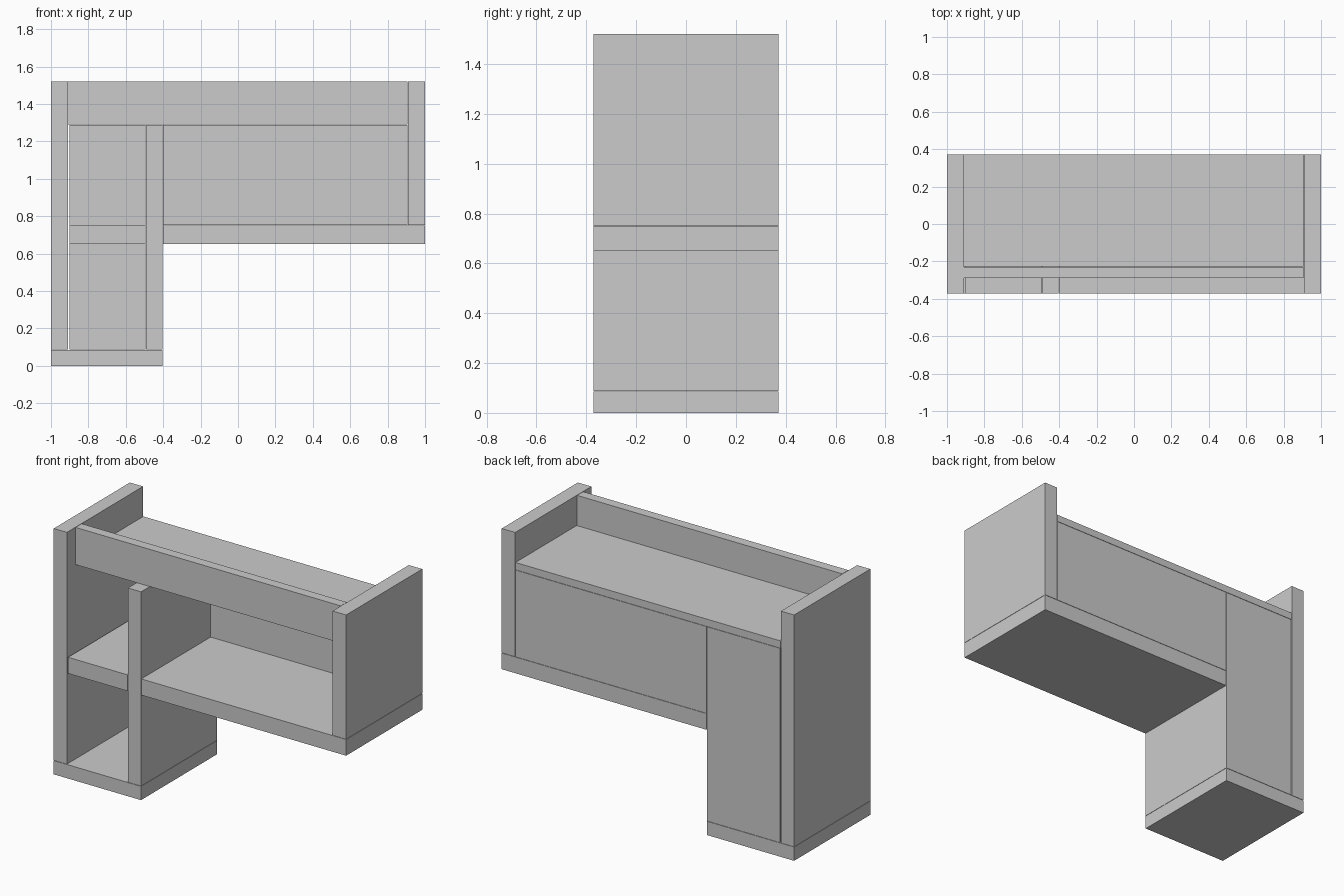
import bpy
import bmesh

if "Cube" in bpy.data.objects:
    bpy.data.objects.remove(bpy.data.objects["Cube"])


def box(name, x, y, z):
    """Axis-aligned board given its (min, max) range on each axis."""
    bm = bmesh.new()
    bmesh.ops.create_cube(bm, size=1)
    for v in bm.verts:
        for i, (lo, hi) in enumerate((x, y, z)):
            v.co[i] = hi if v.co[i] > 0 else lo
    mesh = bpy.data.meshes.new(name)
    bm.to_mesh(mesh)
    bm.free()
    obj = bpy.data.objects.new(name, mesh)
    bpy.context.collection.objects.link(obj)
    return obj


D = 0.372            # half depth
FULL = (-D, D)
INNER = (-D, 0.30)   # in front of the back panels
BACK = (0.302, D)
TOP = 1.52           # overall height
DECK = 1.29          # underside of the top board
GAP = 0.002          # hairline joints

# Pedestal: base, outer side and divider
box("base_board", (-1, -0.403), FULL, (0, 0.085))
box("left_side_panel", (-1, -0.91), FULL, (0.087, TOP))
box("divider_panel", (-0.492, -0.403), FULL, (0.087, DECK - GAP))

# Shelves
box("left_shelf", (-0.902, -0.494), INNER, (0.65, 0.75))
box("right_shelf", (-0.401, 1), FULL, (0.65, 0.75))

# Right side stands on the shelf
box("right_side_panel", (0.908, 1), FULL, (0.752, TOP))

# Back panels
box("left_back_panel", (-0.902, -0.494), BACK, (0.087, DECK - GAP))
box("right_back_panel", (-0.401, 0.905), BACK, (0.752, DECK - GAP))

# Top board and front rail
box("top_board", (-0.908, 0.906), (-0.226, D), (DECK, 1.335))
box("front_rail", (-0.908, 0.906), (-0.29, -0.23), (DECK, TOP))
